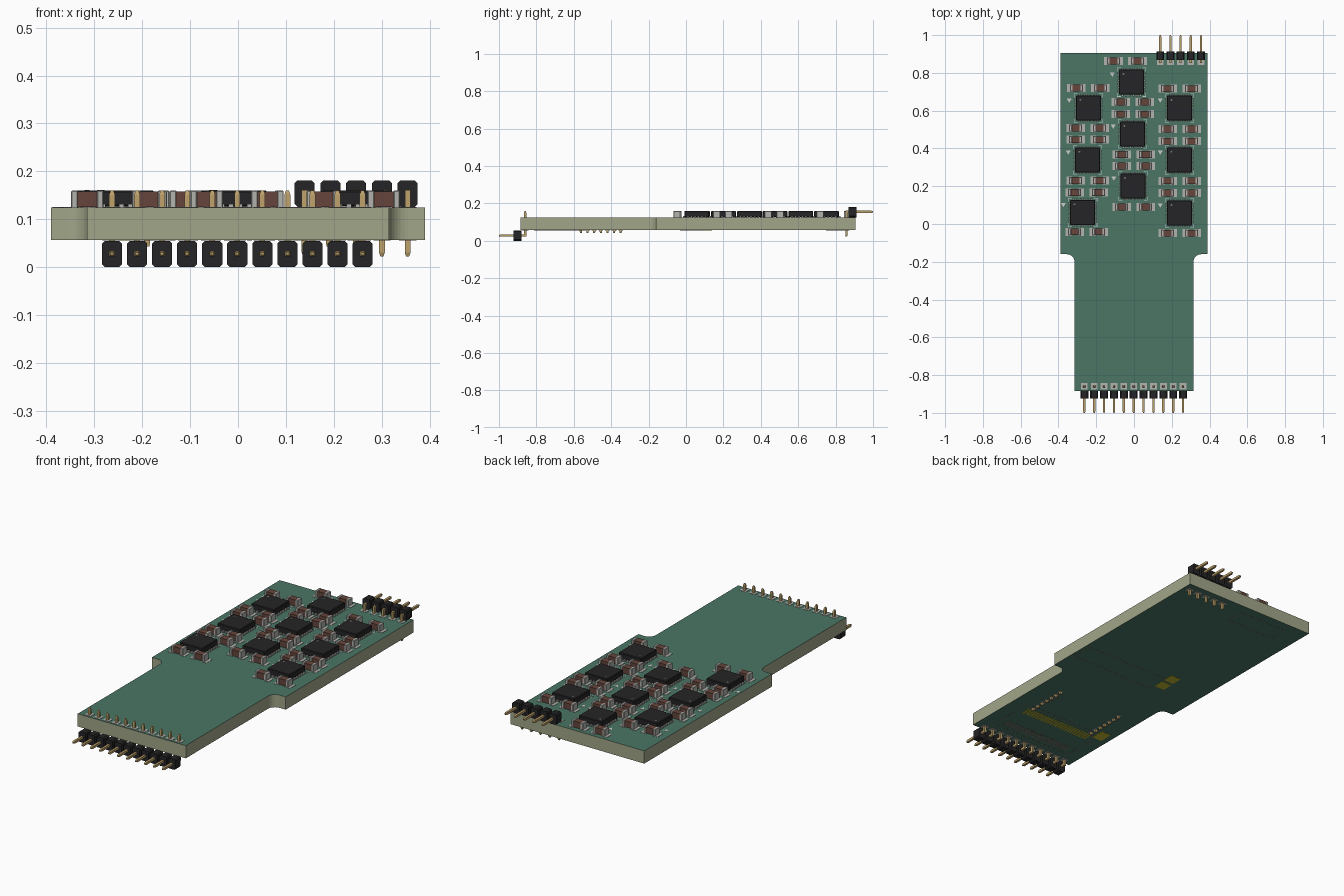
import bpy, bmesh, math
from mathutils import Matrix

if "Cube" in bpy.data.objects:
    bpy.data.objects.remove(bpy.data.objects["Cube"])

ZB, ZT = 0.057, 0.124          # board bottom and top


def mat(name, r, g, b):
    m = bpy.data.materials.new(name)
    m.diffuse_color = (r, g, b, 1)
    m.use_nodes = True
    m.node_tree.nodes["Principled BSDF"].inputs["Base Color"].default_value = m.diffuse_color
    return m


GREEN = mat("solder_mask", 0.07, 0.18, 0.13)
TAN = mat("board_core", 0.36, 0.38, 0.25)
GOLD = mat("gold", 0.52, 0.37, 0.15)
COPPER = mat("bare_gold", 0.55, 0.48, 0.03)
BLACK = mat("black_plastic", 0.018, 0.018, 0.02)
BROWN = mat("ceramic", 0.13, 0.06, 0.045)
SILVER = mat("tin", 0.45, 0.45, 0.43)
WHITE = mat("silkscreen", 0.6, 0.62, 0.6)
GREY = mat("dull_pad", 0.2, 0.2, 0.17)


def box(bm, c, s):
    m = Matrix.Translation(c) @ Matrix.Diagonal((*s, 1))
    return bmesh.ops.create_cube(bm, size=1, matrix=m)["verts"]


def pin(bm, a, b, w, tip=0.5):
    """Square bar from a to b along one axis, tapering at end b."""
    ax = max(range(3), key=lambda i: abs(b[i] - a[i]))
    sgn = 1 if b[ax] > a[ax] else -1
    neck = list(b)
    neck[ax] -= sgn * w * 0.7
    rings = []
    o = [i for i in range(3) if i != ax]
    for p, k in ((a, 1), (neck, 1), (b, tip)):
        ring = []
        for u, v in ((-1, -1), (1, -1), (1, 1), (-1, 1)):
            q = list(p)
            q[o[0]] += u * w * k / 2
            q[o[1]] += v * w * k / 2
            ring.append(bm.verts.new(q))
        rings.append(ring)
    for r0, r1 in zip(rings, rings[1:]):
        for i in range(4):
            bm.faces.new((r0[i], r0[(i + 1) % 4], r1[(i + 1) % 4], r1[i]))
    bm.faces.new(rings[0])
    bm.faces.new(rings[-1])


def prism(bm, pts, vec):
    f = bm.faces.new([bm.verts.new(p) for p in pts])
    g = bmesh.ops.extrude_face_region(bm, geom=[f])["geom"]
    bmesh.ops.translate(bm, vec=vec, verts=[v for v in g if isinstance(v, bmesh.types.BMVert)])


def finish(bm, name, *mats, bevel=0):
    bmesh.ops.recalc_face_normals(bm, faces=bm.faces)
    me = bpy.data.meshes.new(name)
    bm.to_mesh(me)
    bm.free()
    ob = bpy.data.objects.new(name, me)
    bpy.context.collection.objects.link(ob)
    for m in mats:
        me.materials.append(m)
    if bevel:
        b = ob.modifiers.new("bevel", "BEVEL")
        b.width, b.segments = bevel, 1
    return ob


# board: wide end, narrow tongue, filleted inner corners
R = 0.04
half = [(0.315, -0.885)]
for i in range(9):
    t = math.pi - i * math.pi / 16
    half.append((0.315 + R + R * math.cos(t), -0.16 - R + R * math.sin(t)))
half += [(0.39, -0.16), (0.39, 0.905)]
outline = half + [(-x, y) for x, y in reversed(half)]
bm = bmesh.new()
prism(bm, [(x, y, ZB) for x, y in outline], (0, 0, ZT - ZB))
bm.normal_update()
for f in bm.faces:
    f.material_index = 0 if abs(f.normal.z) > 0.5 else 1
finish(bm, "circuit_board", GREEN, TAN)


# right-angle pin headers
def header(name, xs, side, z_lo, z_hi, z_pin, y_body, y_leg, z_end):
    body, metal, pads = bmesh.new(), bmesh.new(), bmesh.new()
    w, c, d = 0.021, 0.006, 0.043
    for x in xs:
        pts = [(x - w + c, z_lo), (x + w - c, z_lo), (x + w, z_lo + c), (x + w, z_hi - c),
               (x + w - c, z_hi), (x - w + c, z_hi), (x - w, z_hi - c), (x - w, z_lo + c)]
        prism(body, [(px, side * y_body, pz) for px, pz in pts], (0, side * d, 0))
        pin(metal, (x, side * (y_leg - 0.006), z_pin), (x, side, z_pin), 0.012)
        pin(metal, (x, side * y_leg, z_pin), (x, side * y_leg, z_end), 0.012)
        for z in (ZB, ZT):
            box(pads, (x, side * y_leg, z), (0.036, 0.034, 0.003))
    finish(body, name + "_housing", BLACK)
    finish(metal, name + "_pins", GOLD)
    finish(pads, name + "_pads", SILVER)


header("front_header", [-0.263 + 0.0523 * i for i in range(11)], -1, 0, 0.055, 0.028, 0.88, 0.86, 0.16)
header("back_header", [0.139 + 0.0538 * i for i in range(5)], 1, 0.126, 0.181, 0.155, 0.869, 0.858, 0.022)

# square chips with contacts on four sides
chips = [(-0.013, 0.751), (-0.241, 0.614), (0.241, 0.614), (-0.008, 0.476), (-0.246, 0.339),
         (0.241, 0.339), (-0.005, 0.201), (-0.272, 0.061), (0.241, 0.058)]
body, leads, marks, dots = (bmesh.new() for _ in range(4))
S = 0.132
for x, y in chips:
    box(body, (x, y, ZT + 0.0195), (S, S, 0.033))
    for i in range(6):
        t = (i - 2.5) * 0.019
        for s in (-1, 1):
            box(leads, (x + s * S / 2, y + t, ZT + 0.004), (0.018, 0.01, 0.008))
            box(leads, (x + t, y + s * S / 2, ZT + 0.004), (0.01, 0.018, 0.008))
    for sx in (-1, 1):
        for sy in (-1, 1):
            box(marks, (x + sx * 0.067, y + sy * 0.076, ZT), (0.02, 0.003, 0.002))
            box(marks, (x + sx * 0.076, y + sy * 0.067, ZT), (0.003, 0.02, 0.002))
    prism(marks, [(x - 0.115, y + 0.05, ZT), (x - 0.089, y + 0.05, ZT), (x - 0.102, y + 0.028, ZT)], (0, 0, 0.001))
    bmesh.ops.create_cone(dots, cap_ends=True, segments=12, radius1=0.005, radius2=0.005, depth=0.001,
                          matrix=Matrix.Translation((x - 0.043, y + 0.043, ZT + 0.036)))
finish(body, "chip_bodies", BLACK, bevel=0.003)
finish(leads, "chip_contacts", SILVER)
finish(marks, "chip_outline_marks", WHITE)
finish(dots, "chip_pin_one_dots", GREY)

# capacitor pairs: (centre x, rows of y)
rows = [(-0.045, [0.863]), (-0.007, [0.646, 0.582]), (-0.002, [0.368, 0.307, 0.09]),
        (-0.241, [0.72]), (-0.246, [0.508, 0.447, 0.23]), (-0.251, [0.167, -0.042]),
        (0.241, [0.717, 0.503, 0.439, 0.228, 0.164, -0.048])]
body, caps, pads = (bmesh.new() for _ in range(3))
for cx, ys in rows:
    for y in ys:
        for x in (cx - 0.0635, cx + 0.0635):
            box(body, (x, y, ZT + 0.018), (0.05, 0.035, 0.032))
            for s in (-1, 1):
                box(caps, (x + s * 0.027, y, ZT + 0.018), (0.014, 0.038, 0.036))
                box(pads, (x + s * 0.033, y, ZT), (0.032, 0.044, 0.003))
finish(body, "capacitor_bodies", BROWN)
finish(caps, "capacitor_end_caps", SILVER, bevel=0.002)
finish(pads, "capacitor_pads", SILVER)

# underside: two rows of short pins with round pads
pins, rings = bmesh.new(), bmesh.new()
for x in (-0.19, 0.19):
    for i in range(7):
        y = -0.562 + i * 0.0355
        pin(pins, (x, y, ZB + 0.01), (x, y, ZB - 0.014), 0.013, 0.8)
        bmesh.ops.create_cone(rings, cap_ends=True, segments=12, radius1=0.013, radius2=0.013, depth=0.002,
                              matrix=Matrix.Translation((x, y, ZB)))
finish(pins, "underside_pins", GOLD)
finish(rings, "underside_pin_pads", SILVER)

# underside: fine pad strips and bare square pads
strip, dull, squares = (bmesh.new() for _ in range(3))
for i in range(26):
    x = -0.2 + i * 0.016
    box(strip, (x, -0.605, ZB), (0.01, 0.055, 0.002))
    box(dull, (x, -0.762, ZB), (0.01, 0.045, 0.002))
for x, y, w, h in ((-0.163, 0.034, 0.06, 0.06), (-0.16, 0.109, 0.06, 0.06), (-0.253, -0.556, 0.06, 0.075)):
    box(squares, (x, y, ZB), (w, h, 0.002))
finish(strip, "fine_pad_strip", COPPER)
finish(dull, "dull_pad_strip", GREY)
finish(squares, "bare_square_pads", COPPER)

# underside: printed component outlines
lines = bmesh.new()
for x0, x1, y0, y1 in ((-0.15, 0.37, -0.03, 0.09), (-0.28, 0.01, 0.75, 0.85), (-0.24, 0.24, -0.81, -0.55)):
    for y in (y0, y1):
        box(lines, ((x0 + x1) / 2, y, ZB), (x1 - x0, 0.004, 0.0015))
    for x in (x0, x1):
        box(lines, (x, (y0 + y1) / 2, ZB), (0.004, y1 - y0, 0.0015))
finish(lines, "underside_outline_marks", GREY)
